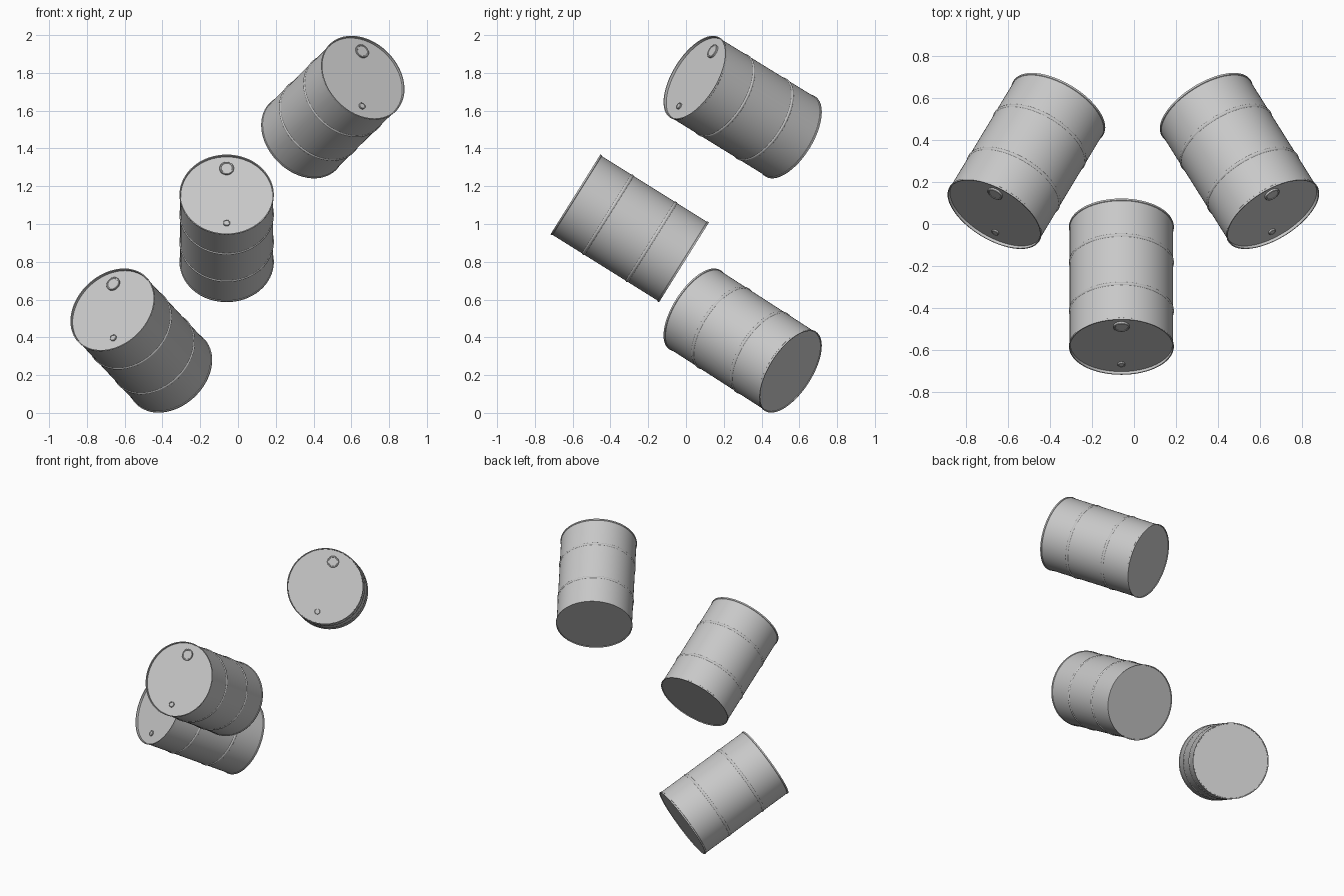
import bpy
import bmesh
import math
from mathutils import Matrix, Vector

cube = bpy.data.objects.get("Cube")
if cube:
    bpy.data.objects.remove(cube, do_unlink=True)

R = 0.25         # rim radius
BODY = 0.246     # wall radius
HALF = 0.339     # half the drum length
LID = HALF - 0.014   # height of the recessed lid

steel = bpy.data.materials.new("grey steel")
steel.use_nodes = True
grey = (0.58, 0.58, 0.58, 1.0)
steel.diffuse_color = grey
steel.node_tree.nodes["Principled BSDF"].inputs["Base Color"].default_value = grey


def lathe(name, profile, steps):
    """Turn a (radius, height) profile around z into a mesh."""
    bm = bmesh.new()
    verts = [bm.verts.new((r, 0, z)) for r, z in profile]
    edges = [bm.edges.new(pair) for pair in zip(verts, verts[1:])]
    bmesh.ops.spin(bm, geom=verts + edges, cent=(0, 0, 0), axis=(0, 0, 1),
                   angle=math.tau, steps=steps)
    bmesh.ops.remove_doubles(bm, verts=bm.verts, dist=1e-5)
    bmesh.ops.recalc_face_normals(bm, faces=bm.faces)
    mesh = bpy.data.meshes.new(name)
    bm.to_mesh(mesh)
    bm.free()
    mesh.materials.append(steel)
    return mesh


def bead(z, height, radius):
    """Rounded ring standing out from the wall."""
    return [(BODY, z - height), (radius - 0.001, z - height / 2), (radius, z),
            (radius - 0.001, z + height / 2), (BODY, z + height)]


# Drum shell: bottom, chime, two rolling hoops, top chime, recessed lid
shell = [(0, -HALF + 0.004), (R - 0.007, -HALF + 0.004), (R - 0.006, -HALF),
         (R - 0.001, -HALF), (R, -HALF + 0.004), (R - 0.001, -HALF + 0.009),
         (BODY, -HALF + 0.011)]
shell += bead(-0.136, 0.008, R) + bead(0.136, 0.008, R)
shell += [(BODY, HALF - 0.011), (R - 0.001, HALF - 0.009), (R, HALF - 0.004),
          (R - 0.001, HALF), (R - 0.006, HALF), (R - 0.007, LID), (0, LID)]
shell_mesh = lathe("drum_shell", shell, 64)


def bung_mesh(name, r, h):
    return lathe(name, [(r, -0.002), (r, h - 0.002), (r - 0.002, h),
                        (r * 0.8, h), (r * 0.76, h - 0.002), (0, h - 0.002)], 32)


large_mesh = bung_mesh("large_bung", 0.038, 0.011)
small_mesh = bung_mesh("small_bung", 0.018, 0.009)


def place(name, mesh, matrix):
    ob = bpy.data.objects.new(name, mesh)
    bpy.context.collection.objects.link(ob)
    ob.matrix_world = matrix
    return ob


# Drums: name, centre, axis towards the lid
drums = [
    ("middle", (-0.060, -0.298, 0.977), (0.0, -0.848, 0.53)),
    ("upper_left", (0.502, 0.300, 1.619), (0.472, -0.751, 0.463)),
    ("lower_right", (-0.512, 0.300, 0.383), (-0.452, -0.750, 0.483)),
]
parts = []
for name, centre, axis in drums:
    n = Vector(axis).normalized()
    up = Vector((0, n.z, -n.y)).normalized()   # bungs line up in the x plane
    side = up.cross(n).normalized()
    up = n.cross(side)
    frame = Matrix((side, up, n)).transposed().to_4x4()
    frame.translation = centre
    parts += [
        place(name + "_drum", shell_mesh, frame),
        place(name + "_large_bung", large_mesh,
              frame @ Matrix.Translation((0, 0.168, LID))),
        place(name + "_small_bung", small_mesh,
              frame @ Matrix.Translation((0, -0.172, LID))),
    ]

# Smooth walls with crisp rims
bpy.ops.object.select_all(action="DESELECT")
for ob in parts:
    ob.select_set(True)
bpy.context.view_layer.objects.active = parts[0]
bpy.ops.object.shade_smooth_by_angle(angle=math.radians(35))
